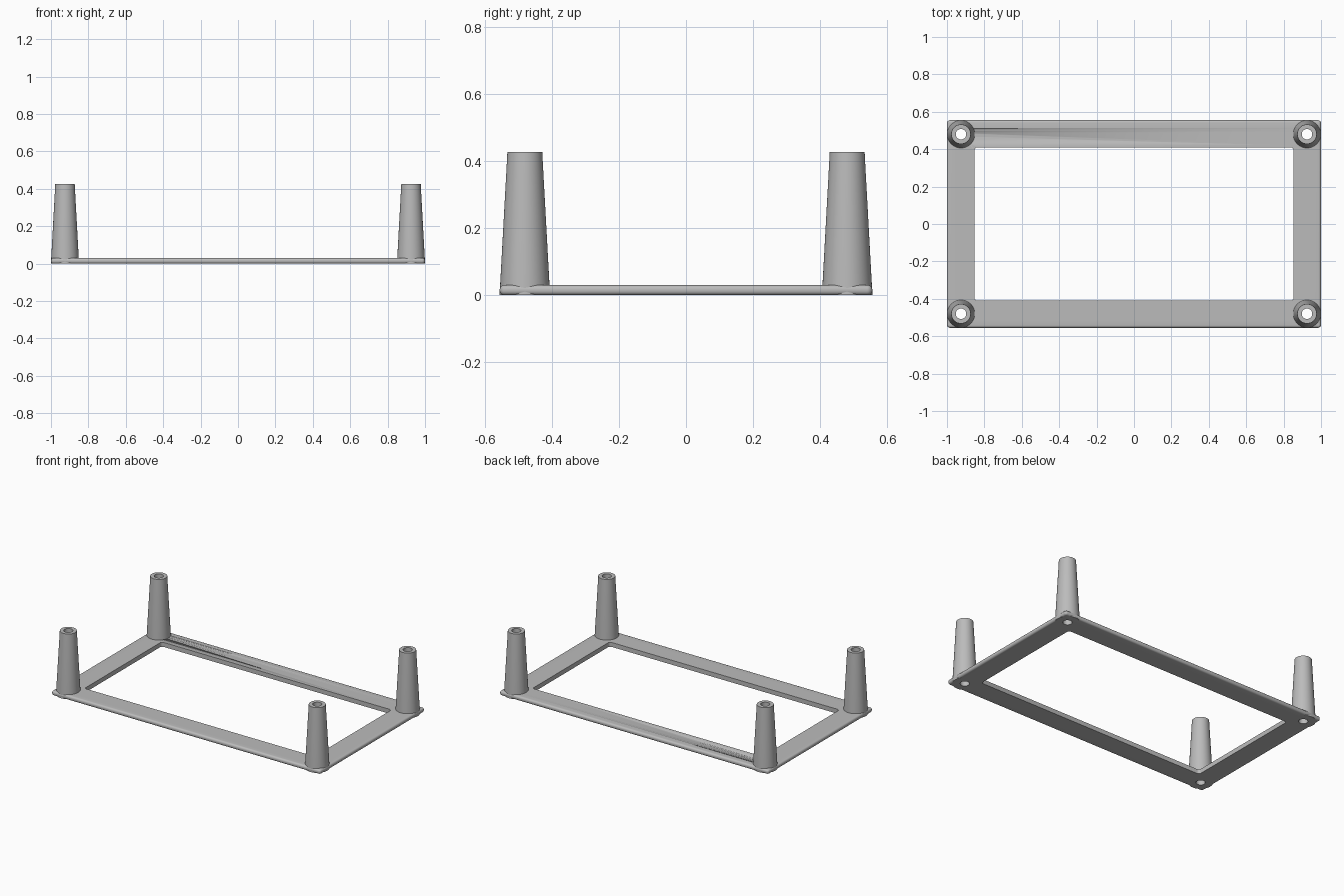
import bpy, bmesh, math
from mathutils import Matrix

cube = bpy.data.objects.get("Cube")
if cube:
    bpy.data.objects.remove(cube, do_unlink=True)

HALF_X, HALF_Y = 1.0, 0.555      # outer half sizes of the frame
BAR, THICK = 0.146, 0.03
POST_X, POST_Y = 0.925, 0.48
POST_H, HOLE_R = 0.427, 0.028

grey = bpy.data.materials.new("plain grey")
grey.use_nodes = True
COLOUR = (0.50, 0.50, 0.50, 1)
grey.diffuse_color = COLOUR
grey.node_tree.nodes["Principled BSDF"].inputs["Base Color"].default_value = COLOUR


def finish(bm, name, angle=35):
    bmesh.ops.recalc_face_normals(bm, faces=bm.faces)
    mesh = bpy.data.meshes.new(name)
    bm.to_mesh(mesh)
    bm.free()
    mesh.materials.append(grey)
    ob = bpy.data.objects.new(name, mesh)
    bpy.context.collection.objects.link(ob)
    bpy.ops.object.select_all(action='DESELECT')
    ob.select_set(True)
    bpy.context.view_layer.objects.active = ob
    bpy.ops.object.shade_smooth_by_angle(angle=math.radians(angle))
    return ob


def ring(bm, hx, hy, z):
    return [bm.verts.new((sx * hx, sy * hy, z))
            for sx, sy in ((-1, -1), (1, -1), (1, 1), (-1, 1))]


def is_outer(v):
    return abs(v.co.x) > HALF_X - BAR / 2 or abs(v.co.y) > HALF_Y - BAR / 2


# Rectangular frame with rounded outer rim
bm = bmesh.new()
loops = [ring(bm, HALF_X, HALF_Y, 0), ring(bm, HALF_X, HALF_Y, THICK),
         ring(bm, HALF_X - BAR, HALF_Y - BAR, THICK), ring(bm, HALF_X - BAR, HALF_Y - BAR, 0)]
for a, b in zip(loops, loops[1:] + loops[:1]):
    for i in range(4):
        j = (i + 1) % 4
        bm.faces.new((a[i], a[j], b[j], b[i]))
bmesh.ops.recalc_face_normals(bm, faces=bm.faces)

upright = [e for e in bm.edges
           if abs(e.verts[0].co.z - e.verts[1].co.z) > THICK / 2]
bmesh.ops.bevel(bm, geom=upright, offset=0.016, segments=4, profile=0.5, affect='EDGES')
rim = [e for e in bm.edges
       if all(is_outer(v) for v in e.verts)
       and abs(e.verts[0].co.z - e.verts[1].co.z) < THICK / 2
       and e.calc_face_angle(0) > 1]
bmesh.ops.bevel(bm, geom=rim, offset=0.013, segments=5, profile=0.5, affect='EDGES')
frame = finish(bm, "frame")

# Drill for the screw holes in the frame corners
bm = bmesh.new()
for sx in (-1, 1):
    for sy in (-1, 1):
        bmesh.ops.create_cone(bm, cap_ends=True, segments=32,
                              radius1=HOLE_R + 0.004, radius2=HOLE_R + 0.004, depth=0.2,
                              matrix=Matrix.Translation((sx * POST_X, sy * POST_Y, 0)))
drill = finish(bm, "hole_cutter")
drill.hide_render = True
cut = frame.modifiers.new("holes", 'BOOLEAN')
cut.operation = 'DIFFERENCE'
cut.solver = 'EXACT'
cut.object = drill
bpy.ops.object.select_all(action='DESELECT')
frame.select_set(True)
bpy.context.view_layer.objects.active = frame
bpy.ops.object.modifier_apply(modifier=cut.name)
bpy.data.objects.remove(drill, do_unlink=True)


# Hollow tapered posts, lathed from a closed profile
def post(name, x, y):
    profile = [(0.075, 0), (0.075, 0.004), (0.053, 0.405), (0.052, POST_H),
               (HOLE_R, POST_H), (HOLE_R, 0)]
    bm = bmesh.new()
    verts = [bm.verts.new((r, 0, z)) for r, z in profile]
    edges = [bm.edges.new((verts[i - 1], verts[i])) for i in range(len(verts))]
    bmesh.ops.spin(bm, geom=verts + edges, cent=(0, 0, 0), axis=(0, 0, 1),
                   angle=2 * math.pi, steps=48)
    bmesh.ops.remove_doubles(bm, verts=bm.verts, dist=0.0005)
    ob = finish(bm, name)
    ob.location = (x, y, 0)


for side, sx in (("left", 1), ("right", -1)):
    for end, sy in (("front", -1), ("back", 1)):
        post(f"{end}_{side}_post", sx * POST_X, sy * POST_Y)
